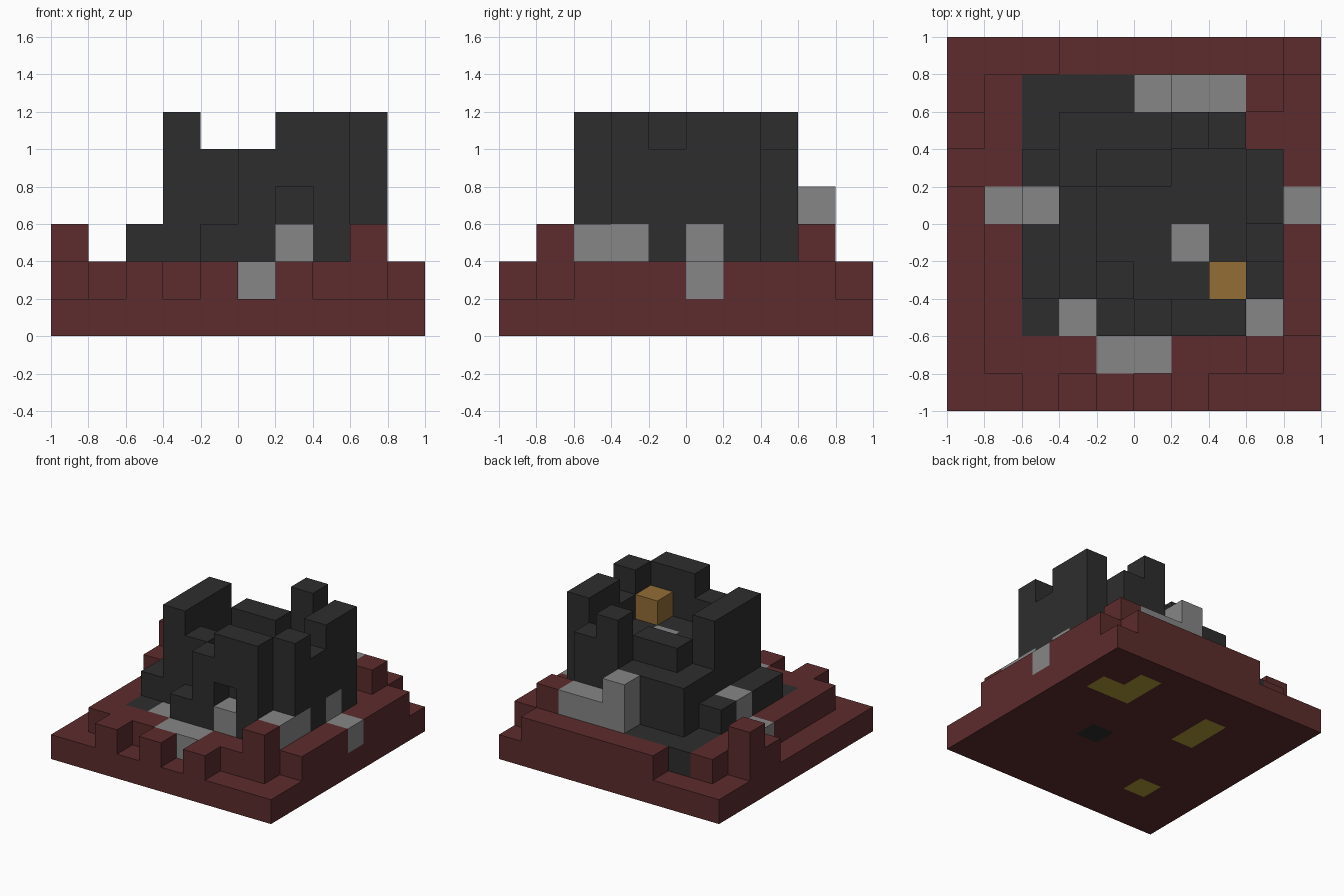
import bpy
import bmesh
from itertools import product
from mathutils import Vector

if "Cube" in bpy.data.objects:
    bpy.data.objects.remove(bpy.data.objects["Cube"], do_unlink=True)

CELL = 0.2
cells = {}      # block position -> part name
part_mats = {}  # part name -> material


def make_material(name, r, g, b):
    mat = bpy.data.materials.new(name)
    mat.use_nodes = True
    mat.diffuse_color = (r, g, b, 1)
    mat.node_tree.nodes["Principled BSDF"].inputs["Base Color"].default_value = (r, g, b, 1)
    mat.roughness = 0.9
    return mat


def fill(part, mat, x, y, z):
    """Fill a run of blocks; each axis is one index or a (start, end) span."""
    spans = [range(*s) if isinstance(s, tuple) else range(s, s + 1) for s in (x, y, z)]
    part_mats[part] = mat
    for pos in product(*spans):
        cells[pos] = part


red = make_material("dark red brick", 0.110, 0.025, 0.026)
black = make_material("charcoal stone", 0.027, 0.027, 0.027)
grey = make_material("grey stone", 0.24, 0.24, 0.24)
brown = make_material("brown wood", 0.29, 0.153, 0.037)
gold = make_material("gold", 0.44, 0.32, 0.04)

# Square plinth with ore set in its underside
fill("plinth", red, (0, 10), (0, 10), 0)
for x, y in ((8, 7), (7, 7), (7, 8), (3, 7), (3, 6), (2, 2)):
    fill("gold_ore", gold, x, y, 0)
fill("core_stone", black, 6, 4, 0)

# Raised terrace with side ledges
fill("terrace", red, (1, 9), (1, 9), 1)
fill("terrace", red, 9, (2, 9), 1)
fill("terrace", red, (3, 9), 9, 1)
fill("terrace", red, 0, (6, 8), 1)

# Front teeth and taller posts
for x in (2, 4, 6):
    fill("front_teeth", red, x, 0, 1)
for x, y in ((8, 1), (8, 8), (0, 7)):
    fill("terrace_posts", red, x, y, (1, 3))

# Dark courtyard level with the terrace
fill("courtyard", black, (2, 8), (2, 9), 1)

# Main keep body and low side blocks
fill("keep", black, (3, 8), (3, 8), (2, 4))
fill("low_blocks", black, 2, (3, 5), 2)
fill("low_blocks", black, 2, 6, 2)
fill("low_blocks", black, 4, 2, 2)

# Walls and towers round the keep roof
fill("left_wall", black, 3, (3, 6), (4, 6))
fill("front_wall", black, 4, 3, 4)
fill("front_wall", black, 5, 2, (2, 5))
fill("front_wall", black, 7, 2, (2, 6))
fill("door_lintel", black, 6, 2, (4, 6))
fill("right_wall", black, 8, 3, (2, 6))
fill("right_wall", black, 8, 4, (2, 5))
fill("right_wall", black, 8, (5, 7), (2, 6))
fill("back_wall", black, (4, 6), 6, 4)
fill("back_wall", black, 6, 7, (4, 6))
fill("back_wall", black, 7, 7, 4)

# Grey steps, sills and paving
fill("door_sill", grey, 6, 2, 2)
fill("roof_slab", grey, 6, 4, 3)
fill("right_stones", grey, 8, (2, 4), 2)
fill("right_steps", grey, 8, 5, 2)
fill("right_steps", grey, 9, 5, 1)
fill("left_steps", grey, 1, 5, 1)
fill("left_steps", grey, 2, 5, 2)
fill("front_paving", grey, 3, 2, 1)
fill("front_paving", grey, (4, 6), 1, 1)
fill("back_stones", grey, (5, 8), 8, 2)
fill("back_stones", grey, 5, 8, 3)

# Wooden crate on the roof
fill("crate", brown, 7, 3, 4)


def build(part):
    """Mesh the exposed faces of every block in a part."""
    bm = bmesh.new()
    for pos in [p for p, name in cells.items() if name == part]:
        for axis, side in product(range(3), (0, 1)):
            near = list(pos)
            near[axis] += 2 * side - 1
            if tuple(near) in cells:
                continue
            u, v = (axis + 1) % 3, (axis + 2) % 3
            ring = []
            for a, b in ((0, 0), (1, 0), (1, 1), (0, 1)):
                corner = Vector(pos)
                corner[axis] += side
                corner[u] += a
                corner[v] += b
                ring.append(bm.verts.new((corner - Vector((5, 5, 0))) * CELL))
            bm.faces.new(ring if side else ring[::-1])
    bmesh.ops.remove_doubles(bm, verts=bm.verts, dist=0.001)
    mesh = bpy.data.meshes.new(part)
    bm.to_mesh(mesh)
    bm.free()
    mesh.materials.append(part_mats[part])
    bpy.context.collection.objects.link(bpy.data.objects.new(part, mesh))


for part in part_mats:
    build(part)
